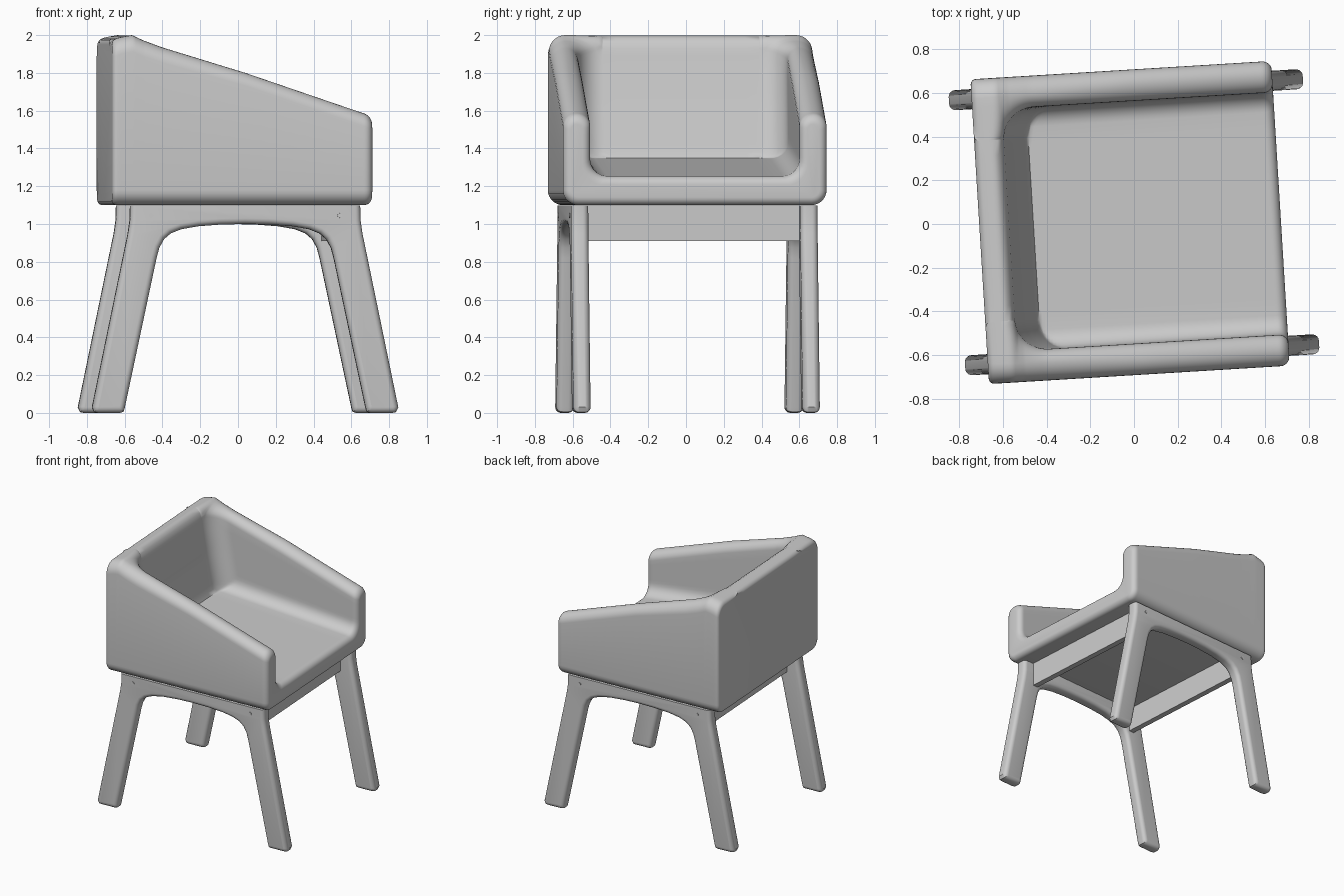
import bpy, bmesh, math
from mathutils import Matrix

if "Cube" in bpy.data.objects:
    bpy.data.objects.remove(bpy.data.objects["Cube"])

TURN = Matrix.Translation((0, 0.008, 0)) @ Matrix.Rotation(math.radians(3.5), 4, 'Z')

grey = bpy.data.materials.new("light grey")
grey.use_nodes = True
COLOUR = (0.6, 0.6, 0.6, 1)
grey.diffuse_color = COLOUR
grey.node_tree.nodes["Principled BSDF"].inputs["Base Color"].default_value = COLOUR


def finish(name, bm, angle=35):
    bmesh.ops.recalc_face_normals(bm, faces=bm.faces)
    mesh = bpy.data.meshes.new(name)
    bm.to_mesh(mesh)
    bm.free()
    mesh.materials.append(grey)
    ob = bpy.data.objects.new(name, mesh)
    bpy.context.collection.objects.link(ob)
    ob.matrix_world = TURN
    bpy.ops.object.select_all(action='DESELECT')
    ob.select_set(True)
    bpy.context.view_layer.objects.active = ob
    bpy.ops.object.shade_smooth_by_angle(angle=math.radians(angle))
    return ob


def lerp(table, t):
    """Piecewise linear lookup in a table sorted by its first column."""
    if t <= table[0][0]:
        return table[0][1]
    for (a, p), (b, q) in zip(table, table[1:]):
        if t <= b:
            return p + (q - p) * (t - a) / (b - a)
    return table[-1][1]


# Upholstered shell: sections across the chair, lofted from back to front
BACK, FRONT, HALF, BASE = -0.708, 0.672, 0.699, 1.1
INNER, CORNER, FILLET = 0.555, 0.14, 0.09
top = [(BACK, 1.975), (-0.66, 1.99), (-0.6, 2.0), (-0.54, 1.972),
       (-0.44, 1.935), (0, 1.80), (0.6, 1.595), (FRONT, 1.572)]
back_wall = [(1.35, -0.46), (1.38, -0.472), (1.65, -0.525), (1.85, -0.56),
             (1.93, -0.572), (1.965, -0.583), (1.985, -0.6), (2.0, -0.62)]
wall_floor = [(x, z) for z, x in reversed(back_wall)]


def floor(x):
    seat = 1.25 + 0.10 * (FRONT - x) / (FRONT + 0.46)
    f = seat if x > -0.46 else lerp(wall_floor, x)
    return min(f, lerp(top, x))


def cavity(x, z, f):
    """Half width of the seat cavity, rounded at the floor and back corners."""
    d = min(CORNER, max(0, lerp(back_wall, z) + CORNER - x))
    corner = INNER - CORNER + math.sqrt(CORNER ** 2 - d ** 2)
    h = max(0, min(FILLET, z - f))
    fillet = INNER - FILLET + math.sqrt(FILLET ** 2 - (FILLET - h) ** 2)
    return min(corner, fillet)


def section(x, e):
    """Closed outline at x, drawn in by e for the rounded ends."""
    t, f = lerp(top, x), floor(x)
    rim = min(0.065, t - f)
    out_r = 0.07 + 0.03 * max(0, -x)
    half = []
    yf = cavity(x, f, f)
    for i in range(6):                                  # seat
        half.append((yf * i / 6, f - e))
    for i in range(15):                                 # inner wall
        z = f + (t - rim - f) * (i / 14) ** 2
        half.append((cavity(x, z, f) + e, z - e * (1 - i / 14)))
    y0 = half[-1][0]
    y1 = HALF - out_r
    for i in range(1, 8):                               # rim, inner quarter
        a = math.pi / 2 * i / 7
        half.append((y0 + (y1 - y0) * (1 - math.cos(a)),
                     t - rim + (rim - e) * math.sin(a)))
    for i in range(1, 8):                               # rim, outer quarter
        a = math.pi / 2 * i / 7
        half.append((y1 + (out_r - e) * math.sin(a),
                     t - out_r + (out_r - e) * math.cos(a)))
    r = 0.08
    for i in range(8):                                  # lower edge
        a = math.pi / 2 * i / 7
        half.append((HALF - r + (r - e) * math.cos(a),
                     BASE + r - (r - e) * math.sin(a)))
    half.append((0, BASE + e))
    return half + [(-y, z) for y, z in reversed(half[1:-1])]


stations = []
for i in range(6):
    a = math.pi / 2 * i / 5
    stations.append((BACK + 0.025 * (1 - math.cos(a)), 0.025 * (1 - math.sin(a))))
stations += [(x, 0) for x in (-0.665, -0.64)]
for (za, xa), (zb, xb) in zip(back_wall[::-1], back_wall[-2::-1]):
    n = max(1, round(abs(za - zb) / 0.04))
    stations += [(xa + (xb - xa) * i / n, 0) for i in range(n)]
stations += [(-0.46 + 0.15 * (i / 10), 0) for i in range(11)]
stations += [(-0.31 + 0.93 * i / 12, 0) for i in range(1, 13)]
for i in range(7):
    a = math.pi / 2 * i / 6
    stations.append((FRONT - 0.042 * (1 - math.sin(a)), 0.042 * (1 - math.cos(a))))

bm = bmesh.new()
rings = [[bm.verts.new((x, y, z)) for y, z in section(x, e)] for x, e in stations]
for a, b in zip(rings, rings[1:]):
    for i in range(len(a)):
        j = (i + 1) % len(a)
        bm.faces.new((a[i], a[j], b[j], b[i]))
bm.faces.new(rings[0])
bm.faces.new(rings[-1])
finish("seat_shell", bm, 45)


# Side frames: splayed legs joined by an arched rail
def side_frame(name, y):
    right = [(0.61, 1.097), (0.612, 1.02), (0.622, 0.95), (0.812, 0.03), (0.8, 0.004),
             (0.78, 0), (0.665, 0), (0.645, 0.006), (0.638, 0.03), (0.47, 0.82),
             (0.455, 0.875), (0.43, 0.92), (0.395, 0.95), (0.34, 0.972),
             (0.25, 0.988), (0.13, 0.997)]
    outline = right + [(0, 1.0)] + [(-x, z) for x, z in reversed(right)]
    bm = bmesh.new()
    face = bm.faces.new([bm.verts.new((x, y - 0.046, z)) for x, z in outline])
    ext = bmesh.ops.extrude_face_region(bm, geom=[face])
    moved = [v for v in ext["geom"] if isinstance(v, bmesh.types.BMVert)]
    bmesh.ops.translate(bm, verts=moved, vec=(0, 0.092, 0))
    rims = [e for e in bm.edges
            if abs(e.verts[0].co.y - e.verts[1].co.y) < 0.001
            and not all(v.co.z > 1.09 for v in e.verts)]
    bmesh.ops.bevel(bm, geom=rims, offset=0.034, segments=5, profile=0.5,
                    affect='EDGES', clamp_overlap=True)
    finish(name, bm)


def box(name, size, centre):
    bm = bmesh.new()
    bmesh.ops.create_cube(bm, size=1, matrix=Matrix.Translation(centre) @ Matrix.Diagonal((*size, 1)))
    finish(name, bm)


for side, s in (("left", 1), ("right", -1)):
    side_frame(side + "_leg_frame", 0.608 * s)
    # Screw heads on the outside of each frame
    for end, x in (("front", 0.5), ("back", -0.5)):
        bm = bmesh.new()
        bmesh.ops.create_cone(bm, cap_ends=True, segments=16, radius1=0.012,
                              radius2=0.012, depth=0.008,
                              matrix=Matrix.Translation((x, 0.655 * s, 1.045))
                              @ Matrix.Rotation(math.pi / 2, 4, 'X'))
        finish(f"{side}_{end}_screw", bm)

# Cross rails between the frames
for end, x in (("front", 0.5), ("back", -0.5)):
    box(end + "_cross_rail", (0.045, 1.14, 0.19), (x, 0, 1.004))
